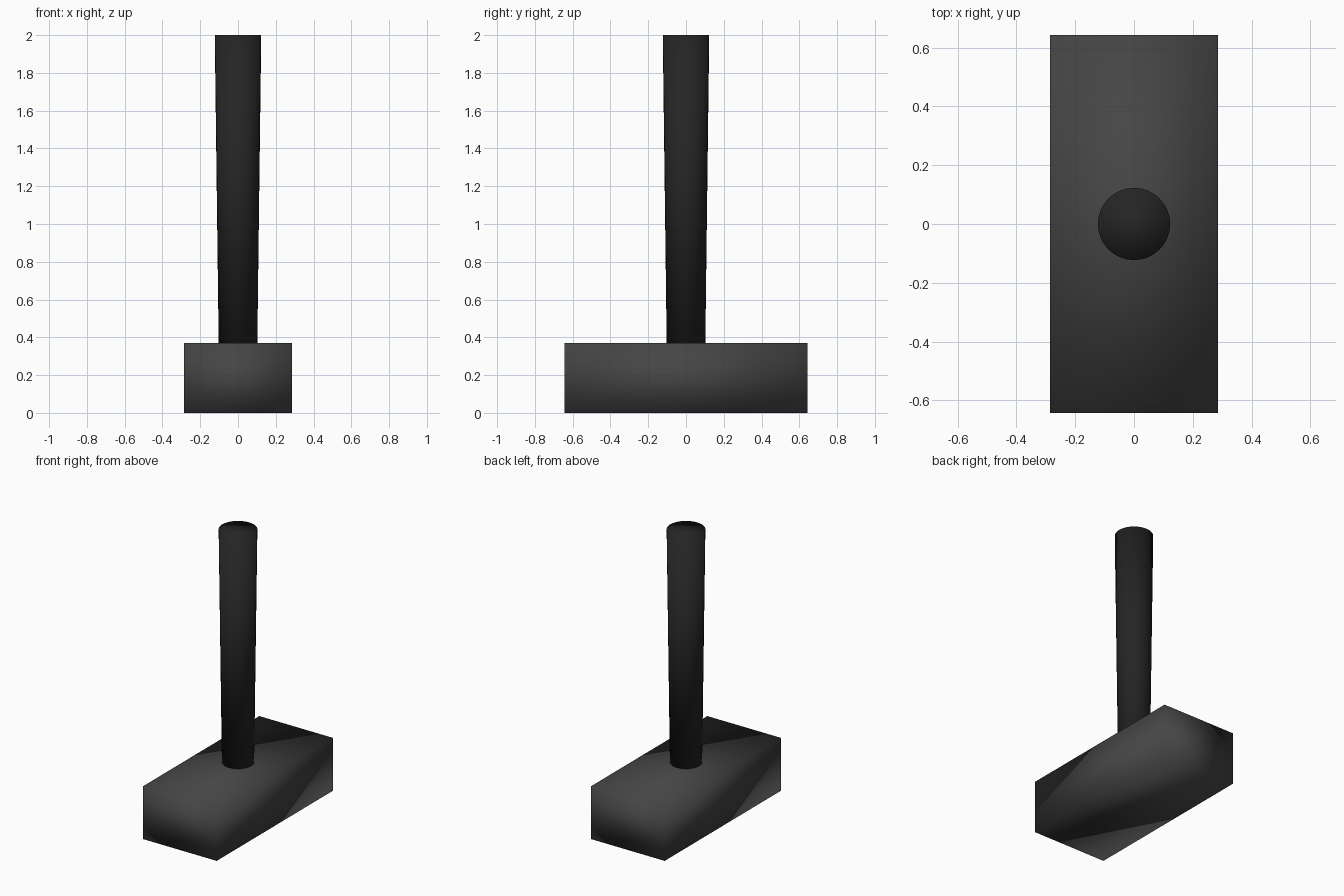
import bpy

if "Cube" in bpy.data.objects:
    bpy.data.objects.remove(bpy.data.objects["Cube"])

HEAD_SIZE = (0.57, 1.285, 0.37)
HANDLE_BOTTOM, HANDLE_TOP = 0.35, 2.0


def finish(obj, name, shade):
    """Name the part, smooth its shading and give it a dark colour."""
    obj.name = name
    mat = bpy.data.materials.new(name + "_colour")
    mat.diffuse_color = (shade, shade, shade, 1)
    mat.use_nodes = True
    mat.node_tree.nodes["Principled BSDF"].inputs["Base Color"].default_value = mat.diffuse_color
    obj.data.materials.append(mat)


# Hammer head: rectangular block, softly shaded across its corners
bpy.ops.mesh.primitive_cube_add(size=1, location=(0, 0, HEAD_SIZE[2] / 2))
head = bpy.context.object
head.scale = HEAD_SIZE
bpy.ops.object.transform_apply(location=False, rotation=False, scale=True)
bpy.ops.object.shade_smooth()
finish(head, "hammer_head", 0.06)

# Handle: round shaft that widens towards the grip end
bpy.ops.mesh.primitive_cone_add(
    vertices=32, radius1=0.102, radius2=0.123,
    depth=HANDLE_TOP - HANDLE_BOTTOM,
    location=(0, 0, (HANDLE_TOP + HANDLE_BOTTOM) / 2))
bpy.ops.object.shade_smooth()
finish(bpy.context.object, "handle", 0.018)
